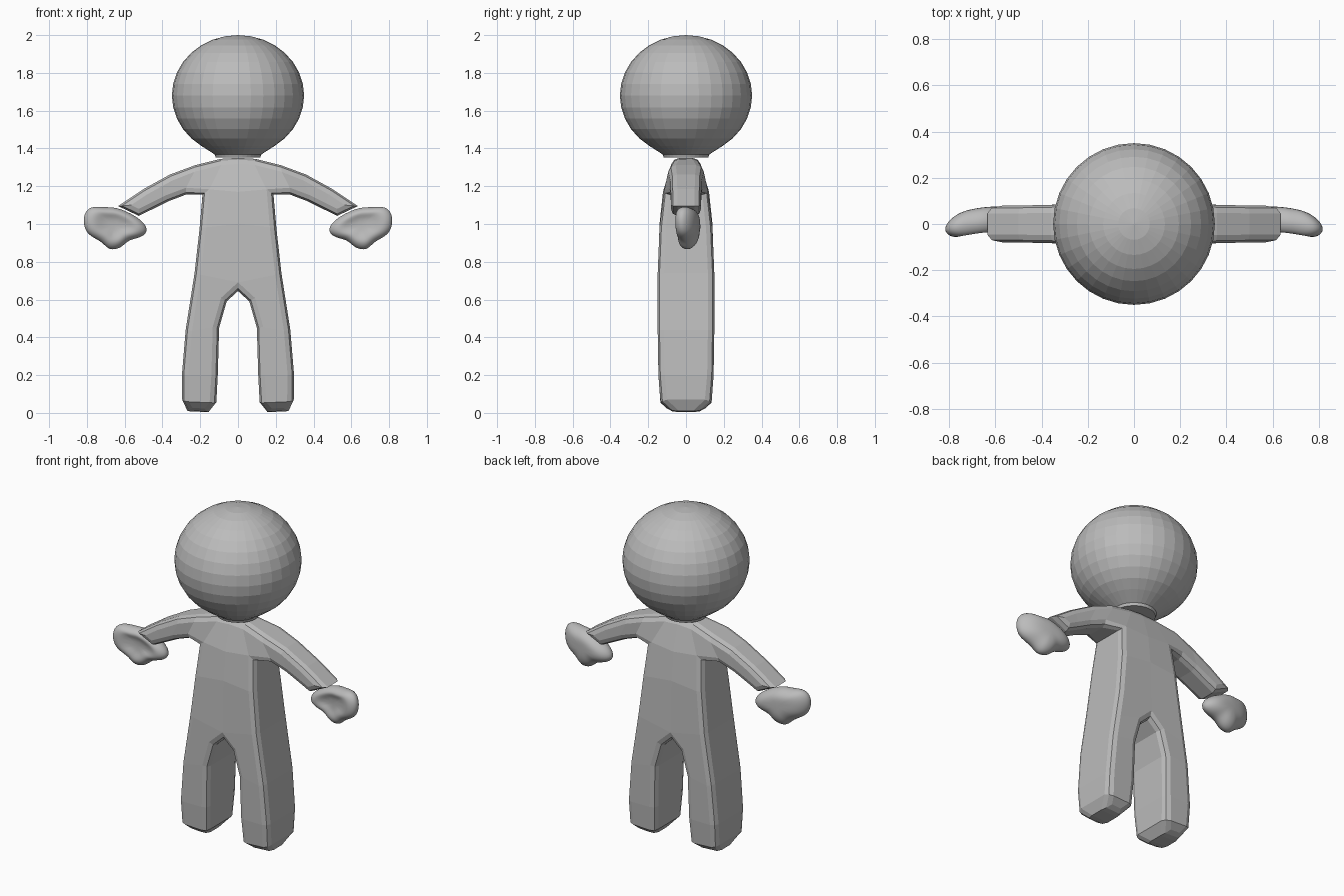
import bpy, bmesh, math

if "Cube" in bpy.data.objects:
    bpy.data.objects.remove(bpy.data.objects["Cube"])

grey = bpy.data.materials.new("plain_grey")
grey.diffuse_color = (0.5, 0.5, 0.5, 1)
grey.use_nodes = True
grey.node_tree.nodes["Principled BSDF"].inputs["Base Color"].default_value = grey.diffuse_color


def finish(bm, name):
    bmesh.ops.recalc_face_normals(bm, faces=bm.faces)
    me = bpy.data.meshes.new(name)
    bm.to_mesh(me)
    bm.free()
    ob = bpy.data.objects.new(name, me)
    bpy.context.collection.objects.link(ob)
    me.materials.append(grey)
    return ob


# Head: faceted ball, flattened at the neck
bm = bmesh.new()
bmesh.ops.create_uvsphere(bm, u_segments=32, v_segments=16, radius=1)
for v in bm.verts:
    r = math.hypot(v.co.x, v.co.y)
    z = v.co.z
    v.co.x *= 0.35
    v.co.y *= 0.35
    v.co.z = 1.68 + 0.32 * z
    if z < -0.9 and r < 0.45:
        inner = z < -0.95
        if r > 0.01:
            k = (0.118 if inner else 0.124) / (0.35 * r)
            v.co.x *= k
            v.co.y *= k
        v.co.z = 1.353 if inner else 1.369
# keep the innermost disc flat
finish(bm, "head")

# Body: strips of (inner x, z), (outer x, z), half depth
trunk = [((.16, 0), (.265, .005), .075),
         ((.115, .05), (.295, .06), .135),
         ((.107, .2), (.297, .2), .146),
         ((.10, .45), (.277, .44), .15),
         ((.06, .59), (.255, .58), .15),
         ((0, .645), (.23, .74), .15),
         ((0, 1.0), (.203, .98), .14),
         ((0, 1.17), (.188, 1.155), .122),
         ((0, 1.35), (.09, 1.345), .068)]
arm = [((.188, 1.155), (.09, 1.345), None),
       ((.275, 1.157), (.225, 1.312), .088),
       ((.37, 1.12), (.36, 1.262), .082),
       ((.45, 1.08), (.50, 1.185), .08),
       ((.525, 1.043), (.635, 1.095), .08)]
depth = {}
for a, b, d in trunk + arm[1:]:
    depth[a] = depth[b] = d

bm = bmesh.new()
cache = {}


def vert(p, side, face):
    key = (round(side * p[0], 4) + 0.0, p[1], face)
    if key not in cache:
        cache[key] = bm.verts.new((key[0], face * depth[p], p[1]))
    return cache[key]


outline = {}
for side in (1, -1):
    for strip in (trunk, arm):
        for (a, b, _), (c, d, _) in zip(strip, strip[1:]):
            quad = [a, b, d, c]
            for face in (-1, 1):
                bm.faces.new([vert(p, side, face) for p in quad])
bm.edges.ensure_lookup_table()
pairs = {cache[k]: cache[(k[0], k[1], 1)] for k in cache if k[2] == -1}
rim = [e for e in bm.edges if e.is_boundary]
for e in rim:
    p, q = e.verts
    if p in pairs:
        bm.faces.new([p, q, pairs[q], pairs[p]])
bmesh.ops.recalc_face_normals(bm, faces=bm.faces)
bmesh.ops.bevel(bm, geom=rim, offset=0.034, segments=2, profile=0.5,
                affect='EDGES', clamp_overlap=True)
finish(bm, "body")

# Hands: mitten with a thumb below and a hollow palm
mitt = [(.815, 1.05), (.78, 1.095), (.70, 1.085), (.637, 1.09), (.50, 1.02),
        (.475, .955), (.53, .925), (.583, .918), (.62, .872), (.685, .862),
        (.716, .908), (.79, .94), (.815, .99)]
cx, cz = 0.65, 1.0
bm = bmesh.new()


def ring(scale, dy):
    out = []
    for x, z in mitt:
        px, pz = cx + (x - cx) * scale, cz + (z - cz) * scale
        y = 0.012 - 0.035 * ((px - 0.5) / 0.3) ** 2 + dy
        out.append(bm.verts.new((px, y, pz)))
    return out


rings = [ring(*r) for r in ((.3, .07), (.72, .062), (1.03, .025), (1.03, -.015),
                            (.72, -.05), (.35, -.025))]
for a, b in zip(rings, rings[1:]):
    for i in range(len(a)):
        j = (i + 1) % len(a)
        bm.faces.new([a[i], a[j], b[j], b[i]])
bm.faces.new(rings[0])
bm.faces.new(rings[-1])
hands = finish(bm, "hands")
sub = hands.modifiers.new("round", 'SUBSURF')
sub.levels = sub.render_levels = 2
mir = hands.modifiers.new("mirror", 'MIRROR')
for p in hands.data.polygons:
    p.use_smooth = True
